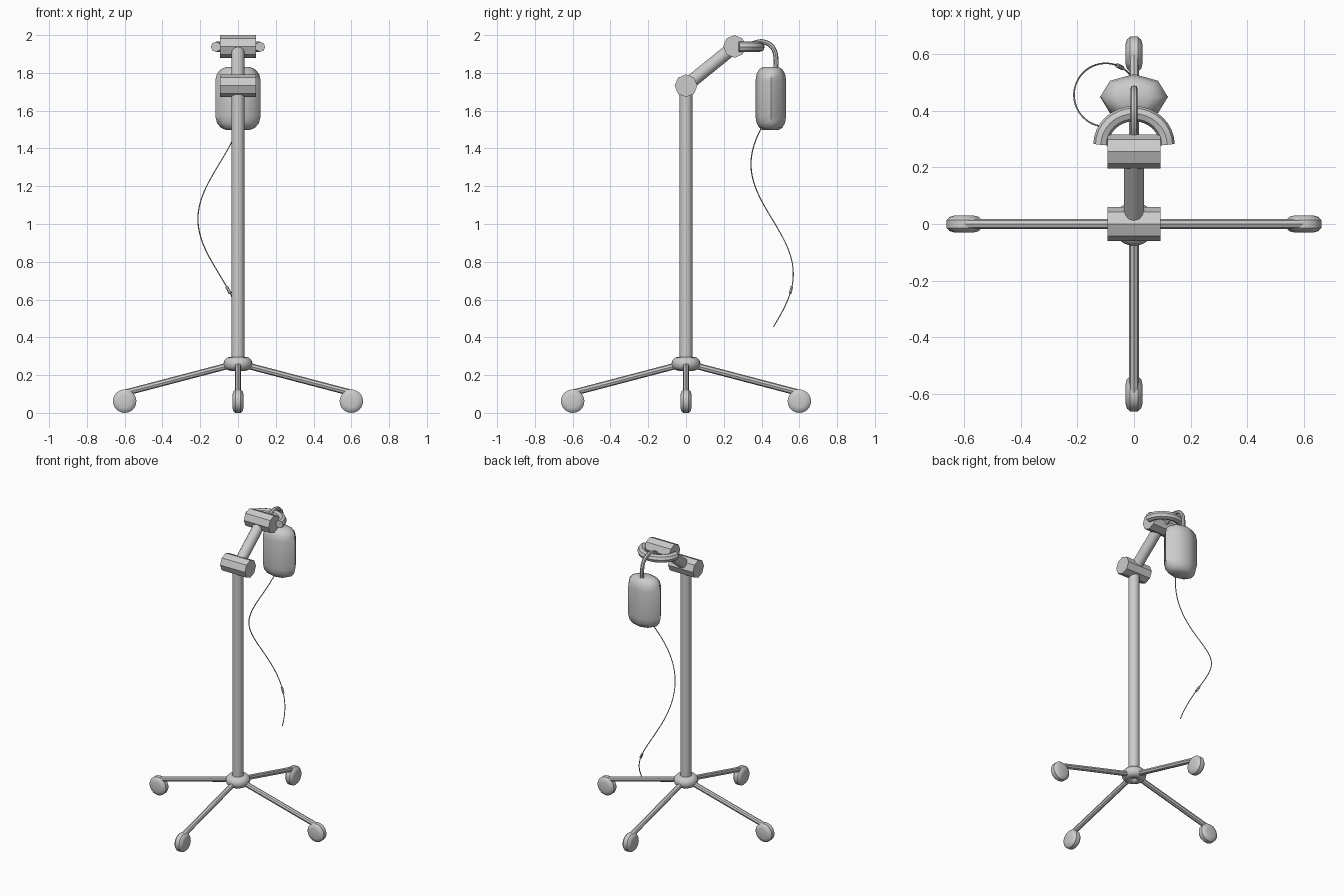
import bpy, math
from mathutils import Vector, Matrix

if "Cube" in bpy.data.objects:
    bpy.data.objects.remove(bpy.data.objects["Cube"])


def smooth(ob, angle=40):
    bpy.ops.object.select_all(action='DESELECT')
    ob.select_set(True)
    bpy.context.view_layer.objects.active = ob
    bpy.ops.object.shade_smooth_by_angle(angle=math.radians(angle))


def tube(name, pts, r, res=4, spline='POLY'):
    """Sweep a round section along points, as a mesh."""
    cu = bpy.data.curves.new(name, 'CURVE')
    cu.dimensions = '3D'
    cu.bevel_depth = r
    cu.bevel_resolution = res
    cu.use_fill_caps = True
    cu.resolution_u = 6
    sp = cu.splines.new(spline)
    if spline == 'POLY':
        sp.points.add(len(pts) - 1)
        for p, co in zip(sp.points, pts):
            p.co = (*co, 1)
    else:
        sp.bezier_points.add(len(pts) - 1)
        for p, co in zip(sp.bezier_points, pts):
            p.co = co
            p.handle_left_type = p.handle_right_type = 'AUTO'
    ob = bpy.data.objects.new(name, cu)
    bpy.context.collection.objects.link(ob)
    bpy.ops.object.select_all(action='DESELECT')
    ob.select_set(True)
    bpy.context.view_layer.objects.active = ob
    bpy.ops.object.convert(target='MESH')
    ob = bpy.context.object
    smooth(ob)
    return ob


def lathe(name, profile, sides, matrix, angle=40):
    """Revolve (radius, height) points about local z and cap both ends."""
    n = sides
    verts = [(r * math.cos(2 * math.pi * i / n), r * math.sin(2 * math.pi * i / n), z)
             for r, z in profile for i in range(n)]
    faces = [(k * n + i, k * n + (i + 1) % n, (k + 1) * n + (i + 1) % n, (k + 1) * n + i)
             for k in range(len(profile) - 1) for i in range(n)]
    faces.append(tuple(reversed(range(n))))
    faces.append(tuple(range(len(verts) - n, len(verts))))
    me = bpy.data.meshes.new(name)
    me.from_pydata(verts, [], faces)
    me.transform(matrix)
    ob = bpy.data.objects.new(name, me)
    bpy.context.collection.objects.link(ob)
    smooth(ob, angle)
    return ob


# Pole and base hub
tube("pole", [(0, 0, 0.24), (0, 0, 1.73)], 0.035)
bpy.ops.mesh.primitive_torus_add(location=(0, 0, 0.26), major_radius=0.04, minor_radius=0.037,
                                 major_segments=24, minor_segments=12)
bpy.context.object.name = "base_hub"
smooth(bpy.context.object)

# Four legs with wheels
wheel = [(0.034, -0.03), (0.052, -0.025), (0.062, -0.014),
         (0.062, 0.014), (0.052, 0.025), (0.034, 0.03)]
for i in range(4):
    rot = Matrix.Rotation(i * math.pi / 2, 4, 'Z')
    tube(f"leg_{i + 1}", [rot @ Vector((0.02, 0, 0.258)), rot @ Vector((0.6, 0, 0.106))], 0.017, 2)
    lathe(f"wheel_{i + 1}", wheel, 24,
          rot @ Matrix.Translation((0.6, 0, 0.062)) @ Matrix.Rotation(math.pi / 2, 4, 'X'))

# Octagonal joints and the slanted arm
low, high = Vector((0, 0, 1.732)), Vector((0, 0.257, 1.94))
for name, c in (("lower_joint", low), ("upper_joint", high)):
    lathe(name, [(0.06, -0.094), (0.06, 0.094)], 8,
          Matrix.Translation(c) @ Matrix.Rotation(math.pi / 2, 4, 'Y'), 20)
tube("arm", [low, high], 0.035)

# Half ring and hanging hook
ring = [(0.117 * math.cos(math.pi * i / 16), 0.28 + 0.11 * math.sin(math.pi * i / 16), 1.938)
        for i in range(17)]
tube("half_ring", ring, 0.027, 2)
tube("hook", [(0, 0.31, 1.93), (0, 0.355, 1.955), (0, 0.41, 1.964), (0, 0.458, 1.935),
              (0, 0.476, 1.88), (0, 0.472, 1.80)], 0.013, 2, 'BEZIER')

# Fluid bag: eight-sided flattened body with rounded ends
bag = [(0.5, 1.497), (0.75, 1.509), (0.93, 1.535), (1, 1.57),
       (1, 1.76), (0.93, 1.795), (0.75, 1.82), (0.5, 1.832)]
lathe("fluid_bag", bag, 8,
      Matrix.Translation((0, 0.449, 0)) @ Matrix.Diagonal((0.12, 0.081, 1, 1)), 60)


# Spiralling drip line and its small clamp
def helix(z):
    a = math.pi * (z - 1.317) / 0.582
    return Vector((-0.1 + 0.112 * math.sin(a), 0.456 - 0.112 * math.cos(a), z))


tube("drip_line", [helix(1.53 - 1.075 * i / 48) for i in range(49)], 0.003, 1)
tube("line_clamp", [helix(0.667), helix(0.633)], 0.008, 1)
